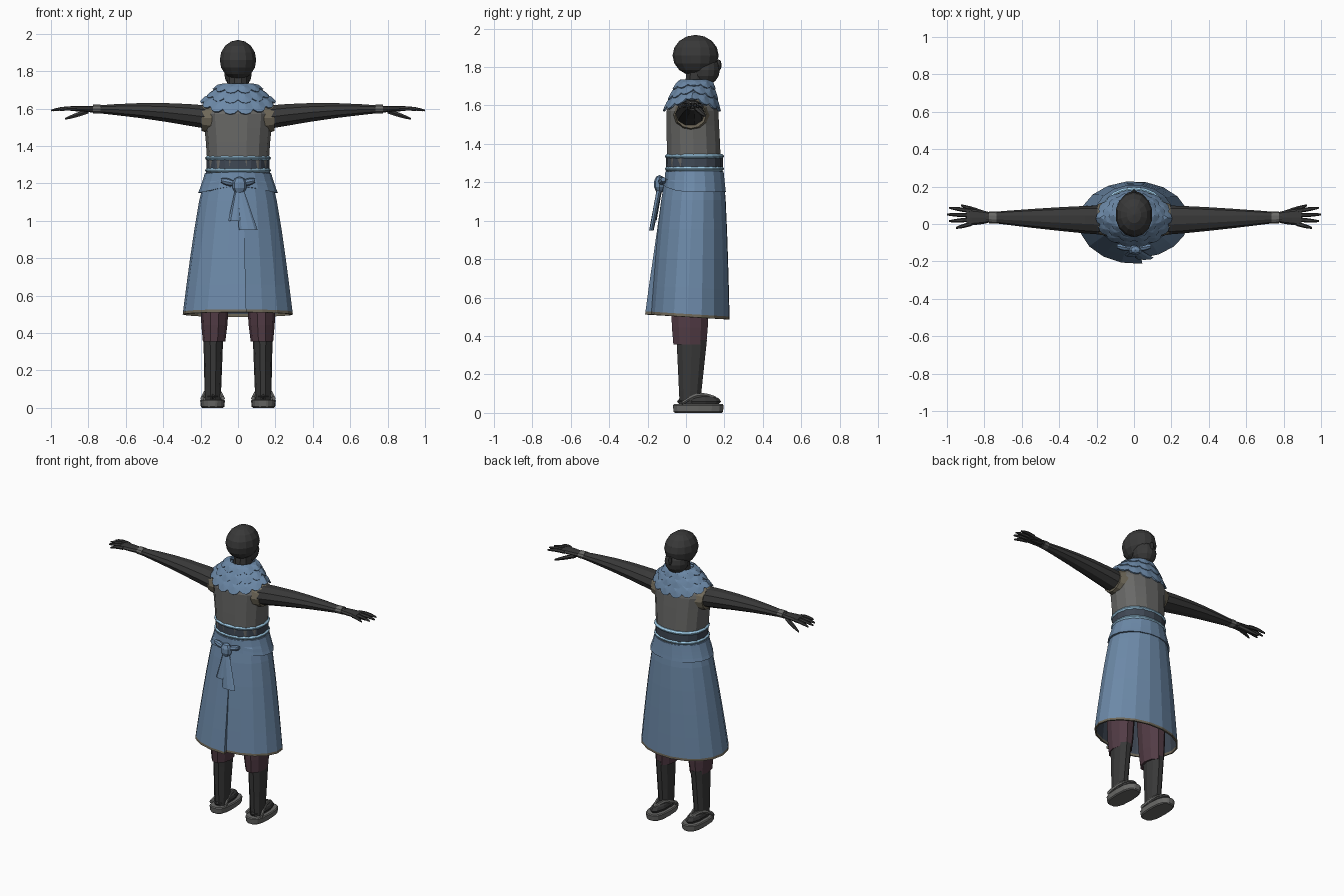
import bpy
import bmesh
from math import sin, cos, pi, radians, copysign
from mathutils import Matrix, Vector

if "Cube" in bpy.data.objects:
    bpy.data.objects.remove(bpy.data.objects["Cube"], do_unlink=True)


def material(name, red, green, blue):
    colour = (red, green, blue, 1)
    made = bpy.data.materials.new(name)
    made.use_nodes = True
    made.diffuse_color = colour
    made.node_tree.nodes["Principled BSDF"].inputs["Base Color"].default_value = colour
    return made


SKIN = material("dark skin", .04, .04, .04)
GREY = material("grey cloth", .14, .14, .135)
BLUE = material("dusty blue cloth", .15, .25, .39)
CORD = material("pale blue cord", .36, .63, .84)
PLUM = material("plum trousers", .085, .045, .06)
HEM = material("brown hem", .16, .14, .1)
BAND = material("dark blue band", .05, .065, .09)

ENDS = (0, 1)
SMOOTH = [step / 5 for step in range(6)]


def finish(name, bm, *materials):
    """Turn a bmesh into a linked object with its materials."""
    bmesh.ops.recalc_face_normals(bm, faces=bm.faces)
    mesh = bpy.data.meshes.new(name)
    bm.to_mesh(mesh)
    bm.free()
    for slot in materials:
        mesh.materials.append(slot)
    made = bpy.data.objects.new(name, mesh)
    bpy.context.collection.objects.link(made)
    return made


def solidify(made, thickness, offset):
    modifier = made.modifiers.new("thickness", "SOLIDIFY")
    modifier.thickness = thickness
    modifier.offset = offset
    return modifier


def ellipsoid(name, paint, centre, size, segments=14):
    bm = bmesh.new()
    place = Matrix.Translation(centre) @ Matrix.Diagonal((*size, 1))
    bmesh.ops.create_uvsphere(bm, u_segments=segments, v_segments=segments // 2 + 1, radius=1, matrix=place)
    return finish(name, bm, paint)


def skin_rings(bm, rings):
    """Join neighbouring closed rings of vertices with quads."""
    for upper, lower in zip(rings, rings[1:]):
        for here in range(len(upper)):
            there = (here + 1) % len(upper)
            bm.faces.new((upper[here], upper[there], lower[there], lower[here]))


def taper(name, paint, start, end, size, end_size=None, levels=ENDS, ease=1, bulge=0, arch=0,
          sides=10, power=2, turn=0, seam=False, capped=True, warp=None):
    """Elliptical section swept from start to end, across the longest axis."""
    start, end, size = Vector(start), Vector(end), Vector(size)
    end_size = Vector(end_size) if end_size else size
    reach = [abs(step) for step in end - start]
    along = reach.index(max(reach))
    across = [axis for axis in range(3) if axis != along]
    bm = bmesh.new()
    rings = []
    for level in levels:
        centre = start.lerp(end, level)
        centre.z += arch * sin(pi * level)
        radii = size.lerp(end_size, level ** ease)
        ring = []
        for k in range(sides + seam):
            angle = turn + 2 * pi * k / sides
            point = centre.copy()
            for axis, radius, wave in zip(across, radii, (cos(angle), sin(angle))):
                swell = radius + bulge * sin(pi * level)
                point[axis] += swell * copysign(abs(wave) ** (2 / power), wave)
            ring.append(bm.verts.new(warp(point, k / sides) if warp else point))
        rings.append(ring)
    skin_rings(bm, rings)
    if capped:
        bm.faces.new(rings[0])
        bm.faces.new(rings[-1])
    return finish(name, bm, paint)


# Head, jaw, nose and neck
ellipsoid("head", SKIN, (0, .05, 1.86), (.1, .12, .107))
ellipsoid("jaw", SKIN, (0, .1, 1.785), (.075, .076, .08))
ellipsoid("nose", SKIN, (0, .17, 1.81), (.014, .016, .03), 6)
taper("neck", SKIN, (0, .045, 1.64), (0, .06, 1.78), (.057, .06))

# Tunic body and sloping shoulders
taper("tunic", GREY, (0, .045, 1.2), (0, .033, 1.57), (.163, .143), (.188, .138),
      levels=SMOOTH, ease=2, sides=14, power=2.3)
taper("tunic_shoulders", GREY, (0, .033, 1.57), (0, .045, 1.675), (.188, .138), (.068, .063),
      levels=SMOOTH, ease=1.5, sides=14, power=2.3)

# Waist band between two cords
taper("waist_band", BAND, (0, .044, 1.27), (0, .044, 1.33), (.168, .148), sides=16, power=2.2)
for label, height in (("lower", 1.27), ("upper", 1.335)):
    taper(label + "_cord", CORD, (0, .044, height - .012), (0, .044, height + .012), (.166, .144),
          levels=SMOOTH, bulge=.01, sides=20, power=2.2)


# Wrap skirt, whose front edge steps outward on one side toward the hem
def wrap(point, around):
    depth = min(1, max(.03, 2 * (1.05 - point.z)))
    spread = 1 + .08 * depth * (max(0, 4 * around - 3) - max(0, 1 - 4 * around))
    return Vector((point.x * spread, point.y * spread, point.z - .06 * depth * point.y))


skirt = taper("skirt", BLUE, (0, .045, 1.26), (0, .015, .5), (.17, .15), (.296, .214),
              levels=SMOOTH[:-1] + [.98, 1], ease=.75, sides=18, turn=radians(-82),
              seam=True, capped=False, warp=wrap)
skirt.data.materials.append(BAND)
skirt.data.materials.append(HEM)
for face in skirt.data.polygons:
    face.material_index = 2 if face.center.z < .53 else 0
lining = solidify(skirt, .01, -1)
lining.material_offset = 1
lining.material_offset_rim = 2


# Sash, lifted at the knot
def lift_front(point, around):
    lift = .035 * max(0, -sin(2 * pi * around)) ** 3
    return point + Vector((0, 0, lift if point.z < 1.2 else 0))


taper("sash", BLUE, (0, .045, 1.15), (0, .044, 1.255), (.213, .165), (.177, .154),
      levels=SMOOTH, ease=.9, sides=18, warp=lift_front)

# Knot with two loops and two hanging tails
ellipsoid("sash_knot", BLUE, (.008, -.138, 1.19), (.04, .03, .048), 8)
for side, label in ((-1, "right"), (1, "left")):
    taper(label + "_knot_loop", BLUE, (side * .02, -.13, 1.2), (side * .09, -.118, 1.215), (.012, .012),
          levels=SMOOTH, bulge=.008, sides=8)
taper("short_sash_tail", BLUE, (.005, -.137, 1.17), (-.01, -.165, 1), (.02, .014), (.042, .012), sides=8)
taper("long_sash_tail", BLUE, (.01, -.137, 1.17), (.055, -.18, .95), (.02, .014), (.05, .012), sides=8)


# Collar of overlapping scallops draped over the shoulders
def drape(angle, fall, lift=0):
    drop = fall ** 1.25 * (.085 + .065 * abs(sin(angle)))
    return Vector(((.062 + .13 * fall + lift) * cos(angle),
                   .05 - .02 * fall + (.062 + .08 * fall + lift) * sin(angle),
                   1.715 - drop + lift))


collar = bmesh.new()
skin_rings(collar, [[collar.verts.new(drape(pi * k / 10, fall)) for k in range(20)]
                    for fall in (0, .3, .6, .85)])
solidify(finish("collar_base", collar, BLUE), .01, 0)

for row, label in enumerate(("lower", "middle", "upper")):
    count, tip = 14 - 2 * row, .8 - .3 * row
    lift = .006 + .005 * row
    half = 1.12 * pi / count
    scallops = bmesh.new()
    for k in range(count):
        middle = 2 * pi * (k + row / 2) / count
        outline = [(-half, tip - .25), (half, tip - .25)]
        outline += [(half * cos(pi * i / 6), tip + .22 * sin(pi * i / 6)) for i in range(7)]
        hub = scallops.verts.new(drape(middle, tip, lift + .004))
        rim = [scallops.verts.new(drape(middle + swing, max(0, fall), lift)) for swing, fall in outline]
        for here, there in zip(rim, rim[1:] + rim[:1]):
            scallops.faces.new((hub, here, there))
    solidify(finish(label + "_collar_scallops", scallops, BLUE), .009, 0)

# Limbs, built once for each side
for side, prefix in ((1, "left_"), (-1, "right_")):
    def flip(x, y, z):
        return Vector((side * x, y, z))

    def limb(name, paint, start, end, *sizes, **options):
        return taper(prefix + name, paint, flip(*start), flip(*end), *sizes, **options)

    # Armhole, arm and wristband
    limb("armhole", HEM, (.14, .03, 1.55), (.195, .025, 1.55), (.095, .085), (.08, .07), sides=12)
    limb("arm", SKIN, (.13, .02, 1.55), (.79, .036, 1.597), (.08, .067), (.026, .018),
         levels=SMOOTH, ease=1.3, arch=.012)
    limb("wristband", GREY, (.735, .034, 1.598), (.775, .036, 1.598), (.032, .025))

    # Hand with spread fingers and a lowered thumb
    limb("palm", SKIN, (.77, .036, 1.597), (.895, .036, 1.6), (.026, .017), (.046, .013),
         levels=SMOOTH, ease=.6, sides=8, power=2.5)
    for i, finger in enumerate(("index", "middle", "ring", "little")):
        limb(finger + "_finger", SKIN, (.87, .07 - .023 * i, 1.6), (1 - .012 * (i - 1) ** 2, .087 - .036 * i, 1.59),
             (.012, .012), (.005, .005), levels=SMOOTH, ease=3, arch=.005, sides=6)
    limb("thumb", SKIN, (.8, .055, 1.587), (.925, .1, 1.545), (.015, .015), (.005, .005),
         levels=SMOOTH, ease=3, sides=6)

    # Trouser leg, shin and foot
    limb("trouser_leg", PLUM, (.128, .02, .355), (.12, .02, .8), (.06, .09), (.082, .108),
         levels=SMOOTH, ease=.5)
    limb("shin", SKIN, (.135, .02, .045), (.132, .03, .38), (.043, .056), (.053, .083), levels=SMOOTH)
    ellipsoid(prefix + "foot", SKIN, flip(.135, .068, .06), (.046, .115, .036), 10)

    # Sandal with a forked strap
    sole = limb("sandal_sole", GREY, (.136, .064, 0), (.136, .064, .045), (.062, .13), (.067, .136),
                sides=14, power=2.6)
    sole.modifiers.new("soft_edge", "BEVEL").width = .006
    for edge, shift in (("inner", -.055), ("outer", .055)):
        limb(edge + "_strap", GREY, (.136 + shift, -.02, .05), (.136, .155, .075), (.011, .012),
             levels=SMOOTH, arch=.03, sides=6)
    limb("toe_post", GREY, (.136, .152, .04), (.136, .152, .08), (.009, .009), sides=6)
